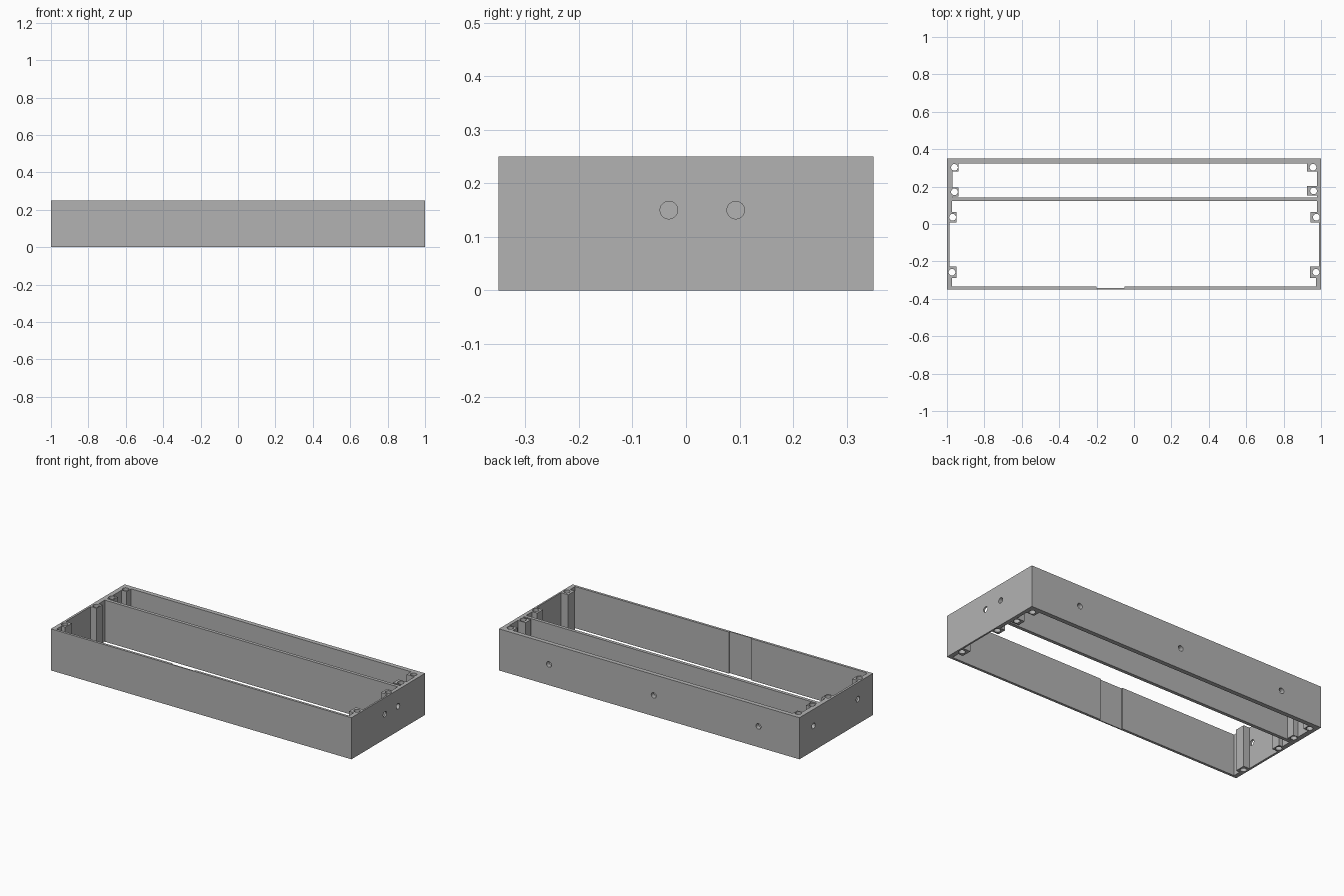
import bpy, bmesh, math

if "Cube" in bpy.data.objects:
    bpy.data.objects.remove(bpy.data.objects["Cube"])

H = 0.25          # frame height
Y = 0.35          # half depth

grey = bpy.data.materials.new("plain_grey")
grey.diffuse_color = (0.45, 0.45, 0.45, 1)
grey.use_nodes = True
grey.node_tree.nodes["Principled BSDF"].inputs["Base Color"].default_value = grey.diffuse_color


def side(steps):
    """Stepped inner side wall: (y_start, y_end, x) runs from front to back."""
    return [p for y0, y1, x in steps for p in ((x, y0), (x, y1))]


def circle(cx, cy, r, n=24):
    return [(cx + r * math.cos(2 * math.pi * i / n),
             cy + r * math.sin(2 * math.pi * i / n)) for i in range(n)]


# Rear compartment opening, with two screw posts at each end
rear = side([(0.142, 0.148, -0.97), (0.148, 0.196, -0.937),
             (0.196, 0.28, -0.97), (0.28, 0.323, -0.937)])
rear += side([(0.142, 0.153, 0.978), (0.153, 0.202, 0.926),
              (0.202, 0.28, 0.978), (0.28, 0.323, 0.926)])[::-1]

# Front compartment opening, with two screw posts at each end
front = side([(-0.335, -0.288, -0.973), (-0.288, -0.226, -0.948),
              (-0.226, 0.009, -0.987), (0.009, 0.065, -0.948),
              (0.065, 0.122, -0.972)])
front += side([(-0.335, -0.288, 0.973), (-0.288, -0.226, 0.942),
               (-0.226, 0.009, 0.99), (0.009, 0.065, 0.945),
               (0.065, 0.122, 0.978)])[::-1]
# Thinned panel in the front wall
front += [(-0.05, -0.335), (-0.05, -0.343), (-0.2, -0.343), (-0.2, -0.335)]

outer = [(-1, -Y), (1, -Y), (1, Y), (-1, Y)]
screws = [(-0.96, 0.303), (-0.96, 0.172), (-0.97, 0.036), (-0.973, -0.258),
          (0.957, 0.303), (0.96, 0.177), (0.975, 0.036), (0.973, -0.258)]
loops = [outer, rear, front] + [circle(x, y, 0.018) for x, y in screws]

# Extrude the whole plan as one filled flat curve
curve = bpy.data.curves.new("frame_plan", 'CURVE')
curve.dimensions = '2D'
curve.fill_mode = 'BOTH'
curve.extrude = H / 2
for pts in loops:
    s = curve.splines.new('POLY')
    s.points.add(len(pts) - 1)
    for p, (x, y) in zip(s.points, pts):
        p.co = (x, y, 0, 1)
    s.use_cyclic_u = True
plan = bpy.data.objects.new("frame_plan", curve)
bpy.context.collection.objects.link(plan)
bpy.context.view_layer.update()
mesh = bpy.data.meshes.new_from_object(
    plan.evaluated_get(bpy.context.evaluated_depsgraph_get()))
bpy.data.objects.remove(plan)

bm = bmesh.new()
bm.from_mesh(mesh)
bmesh.ops.remove_doubles(bm, verts=bm.verts, dist=1e-5)
bmesh.ops.recalc_face_normals(bm, faces=bm.faces)
bmesh.ops.translate(bm, verts=bm.verts, vec=(0, 0, H / 2))
for f in bm.faces:
    f.smooth = False
bm.to_mesh(mesh)
bm.free()
mesh.materials.clear()
mesh.materials.append(grey)
frame = bpy.data.objects.new("enclosure_frame", mesh)
bpy.context.collection.objects.link(frame)


# Round cable and screw holes through the outer walls
def drill(name, loc, rot):
    bpy.ops.mesh.primitive_cylinder_add(vertices=24, radius=0.0165, depth=0.1,
                                        location=loc, rotation=rot)
    cutter = bpy.context.object
    cutter.name = name
    cutter.data.materials.append(grey)
    cutter.hide_render = True
    cutter.hide_set(True)
    m = frame.modifiers.new(name, 'BOOLEAN')
    m.operation = 'DIFFERENCE'
    m.solver = 'EXACT'
    m.object = cutter


for x, y in [(1, -0.032), (1, 0.093), (-1, 0.216), (-1, -0.205)]:
    drill("end_hole_cutter", (x, y, 0.15), (0, math.pi / 2, 0))
for x in (0.667, -0.03, -0.727):
    drill("back_hole_cutter", (x, Y, 0.125), (math.pi / 2, 0, 0))
